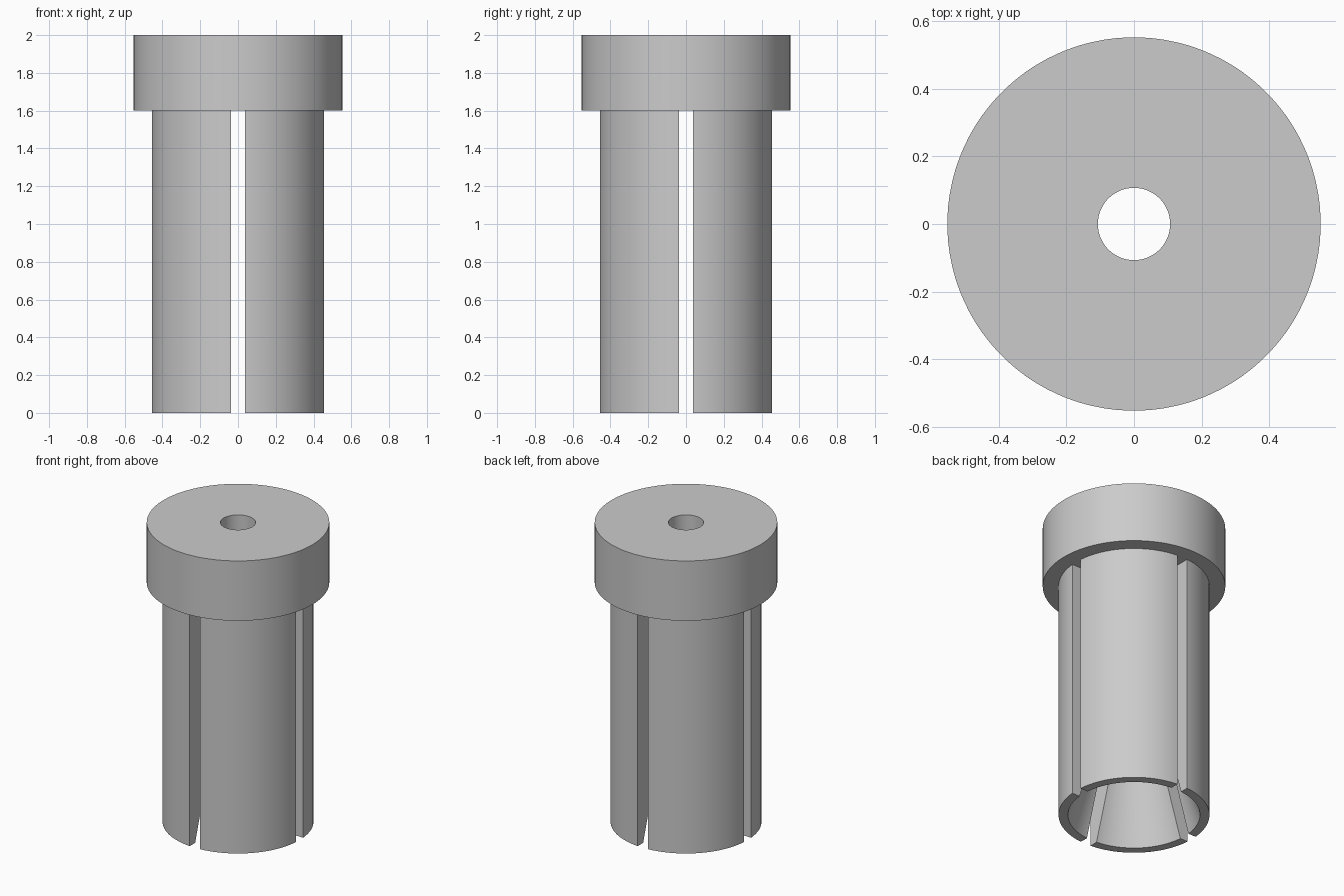
import bpy, bmesh, math

cube = bpy.data.objects.get("Cube")
if cube:
    bpy.data.objects.remove(cube, do_unlink=True)

OUTER_R, COLLAR_R, BORE_R = 0.457, 0.553, 0.107
MOUTH_R, CONE_TOP = 0.40, 0.96
SHOULDER, HEIGHT = 1.6, 2.0
SLOT = 0.076
SEGMENTS = 96

steel = bpy.data.materials.new("plain grey steel")
steel.use_nodes = True
grey = (0.6, 0.6, 0.6, 1.0)
steel.diffuse_color = grey
steel.node_tree.nodes["Principled BSDF"].inputs["Base Color"].default_value = grey


def link(name, bm):
    bmesh.ops.recalc_face_normals(bm, faces=bm.faces)
    mesh = bpy.data.meshes.new(name)
    bm.to_mesh(mesh)
    bm.free()
    mesh.materials.append(steel)
    obj = bpy.data.objects.new(name, mesh)
    bpy.context.collection.objects.link(obj)
    return obj


def lathe(name, profile):
    """Revolve a closed (radius, height) profile about the z axis."""
    bm = bmesh.new()
    rings = []
    for i in range(SEGMENTS):
        a = math.tau * (i + 0.5) / SEGMENTS
        rings.append([bm.verts.new((r * math.cos(a), r * math.sin(a), z))
                      for r, z in profile])
    n = len(profile)
    for i, ring in enumerate(rings):
        after = rings[(i + 1) % SEGMENTS]
        for j in range(n):
            k = (j + 1) % n
            bm.faces.new((ring[j], after[j], after[k], ring[k]))
    return link(name, bm)


def activate(obj):
    bpy.ops.object.select_all(action='DESELECT')
    obj.select_set(True)
    bpy.context.view_layer.objects.active = obj


def slot_cutter(name, size_x, size_y):
    bm = bmesh.new()
    bmesh.ops.create_cube(bm, size=1.0)
    bmesh.ops.scale(bm, vec=(size_x, size_y, 2.4), verts=bm.verts)
    bmesh.ops.translate(bm, vec=(0, 0, 0.8), verts=bm.verts)
    obj = link(name, bm)
    obj.hide_render = True
    return obj


# Collar with a through bore
collar = lathe("collar", [(BORE_R, SHOULDER), (COLLAR_R, SHOULDER),
                          (COLLAR_R, HEIGHT), (BORE_R, HEIGHT)])

# Sleeve with a flared mouth, split into four prongs by two crossing slots
prongs = lathe("prongs", [(MOUTH_R, 0), (OUTER_R, 0), (OUTER_R, SHOULDER),
                          (BORE_R, SHOULDER), (BORE_R, CONE_TOP)])
for axis, size in (("x", (2, SLOT)), ("y", (SLOT, 2))):
    cutter = slot_cutter("slot_cutter_" + axis, *size)
    activate(prongs)
    mod = prongs.modifiers.new("slot_" + axis, 'BOOLEAN')
    mod.operation = 'DIFFERENCE'
    mod.solver = 'EXACT'
    mod.object = cutter
    bpy.ops.object.modifier_apply(modifier=mod.name)
    bpy.data.objects.remove(cutter, do_unlink=True)

# Smooth round walls, keep the machined edges crisp
for part in (collar, prongs):
    activate(part)
    bpy.ops.object.shade_smooth_by_angle(angle=math.radians(15))
